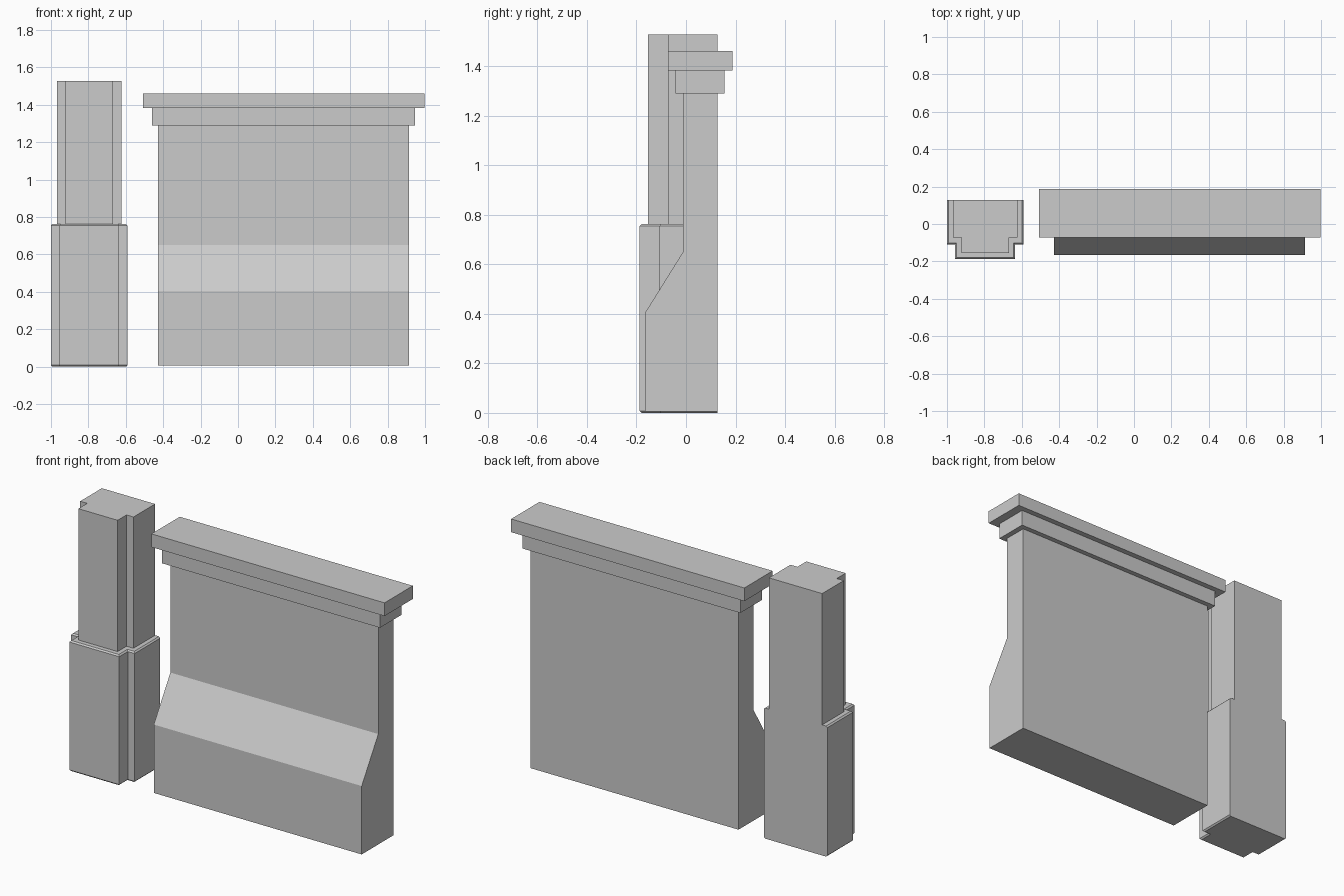
import bpy, bmesh

if "Cube" in bpy.data.objects:
    bpy.data.objects.remove(bpy.data.objects["Cube"])

BACK = 0.127


def finish(name, bm):
    bmesh.ops.recalc_face_normals(bm, faces=bm.faces)
    mesh = bpy.data.meshes.new(name)
    bm.to_mesh(mesh)
    bm.free()
    obj = bpy.data.objects.new(name, mesh)
    bpy.context.collection.objects.link(obj)
    return obj


def loft(name, rings):
    """Skin matching closed rings of points and cap both ends."""
    bm = bmesh.new()
    rows = [[bm.verts.new(p) for p in ring] for ring in rings]
    n = len(rows[0])
    for a, b in zip(rows, rows[1:]):
        for i in range(n):
            j = (i + 1) % n
            bm.faces.new((a[i], a[j], b[j], b[i]))
    bm.faces.new(rows[0])
    bm.faces.new(rows[-1])
    return finish(name, bm)


def box(name, x0, x1, y0, y1, z0, z1):
    corners = [(x0, y0), (x1, y0), (x1, y1), (x0, y1)]
    return loft(name, [[(x, y, z) for x, y in corners] for z in (z0, z1)])


def pillar_ring(outer, inner, shoulder, front, z, inset=0.0):
    """T-shaped plan: wide flat back with a narrower raised front."""
    cx = -0.796
    o, i, s, f = outer - inset, inner - inset, shoulder + inset, front + inset
    half = [(i, f), (i, s), (o, s), (o, BACK)]
    plan = half + [(-x, y) for x, y in reversed(half)]
    return [(cx + x, y, z) for x, y in plan]


# Pillar: chamfered wide base with a slimmer shaft
base = (0.205, 0.161, -0.109, -0.188)
shaft = (0.172, 0.127, -0.072, -0.154)
c = 0.008
loft("pillar", [
    pillar_ring(*base, 0.0, c),
    pillar_ring(*base, c),
    pillar_ring(*base, 0.762 - c),
    pillar_ring(*base, 0.762, c),
    pillar_ring(*shaft, 0.762),
    pillar_ring(*shaft, 1.528),
])

# Wall panel: side profile with a sloped foot
profile = [(-0.165, 0.006), (BACK, 0.006), (BACK, 1.29),
           (-0.012, 1.29), (-0.012, 0.65), (-0.165, 0.405)]
loft("wall_panel", [[(x, y, z) for y, z in profile] for x in (-0.428, 0.914)])

# Stepped coping on top of the wall
box("coping_trim", -0.46, 0.946, -0.042, 0.156, 1.29, 1.384)
box("coping_cap", -0.508, 0.997, -0.073, 0.188, 1.384, 1.461)
